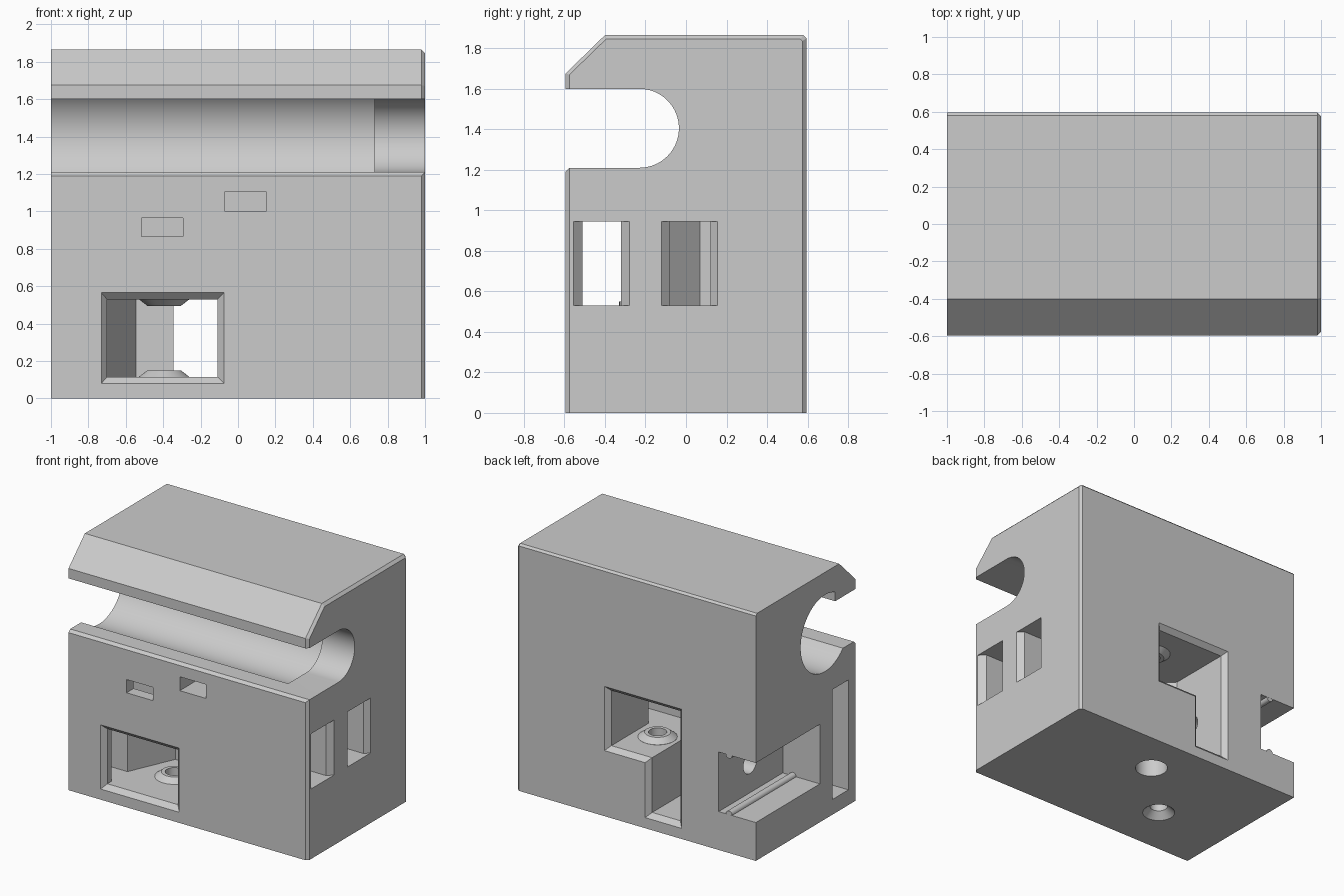
import bpy, bmesh
from math import sin, cos, radians, tau

if "Cube" in bpy.data.objects:
    bpy.data.objects.remove(bpy.data.objects["Cube"])

grey = bpy.data.materials.new("light_grey")
grey.use_nodes = True
grey.diffuse_color = (0.6, 0.6, 0.6, 1)
grey.node_tree.nodes["Principled BSDF"].inputs["Base Color"].default_value = (0.6, 0.6, 0.6, 1)


def loft(name, axis, *sections):
    """Solid through (position, outline) sections stacked along an axis."""
    place = {"x": lambda t, a, b: (t, a, b),
             "y": lambda t, a, b: (a, t, b),
             "z": lambda t, a, b: (a, b, t)}[axis]
    bm = bmesh.new()
    rings = [[bm.verts.new(place(t, a, b)) for a, b in pts] for t, pts in sections]
    for low, high in zip(rings, rings[1:]):
        n = len(low)
        for i in range(n):
            j = (i + 1) % n
            bm.faces.new((low[i], low[j], high[j], high[i]))
    bm.faces.new(rings[0][::-1])
    bm.faces.new(rings[-1])
    bmesh.ops.recalc_face_normals(bm, faces=bm.faces)
    mesh = bpy.data.meshes.new(name)
    bm.to_mesh(mesh)
    bm.free()
    mesh.materials.append(grey)
    obj = bpy.data.objects.new(name, mesh)
    bpy.context.collection.objects.link(obj)
    return obj


def prism(name, axis, start, end, pts):
    return loft(name, axis, (start, pts), (end, pts))


def rect(a0, a1, b0, b1):
    return [(a0, b0), (a1, b0), (a1, b1), (a0, b1)]


def circle(a, b, r, n=40):
    return [(a + r * cos(tau * i / n), b + r * sin(tau * i / n)) for i in range(n)]


def arc(a, b, r, start, end, n=32):
    angles = [radians(start + (end - start) * i / n) for i in range(n + 1)]
    return [(a + r * cos(t), b + r * sin(t)) for t in angles]


def combine(tool, operation="DIFFERENCE"):
    mod = body.modifiers.new("combine", "BOOLEAN")
    mod.operation = operation
    mod.solver = "EXACT"
    mod.object = tool
    bpy.context.view_layer.objects.active = body
    bpy.ops.object.modifier_apply(modifier=mod.name)
    bpy.data.objects.remove(tool)


# Main block with chamfered front top, back top and +x end edges
outer = [(-.595, 0), (.595, 0), (.595, 1.85), (.58, 1.865), (-.4, 1.865), (-.595, 1.675)]
inner = [(-.575, 0), (.575, 0), (.575, 1.835), (.565, 1.845), (-.395, 1.845), (-.575, 1.67)]
body = loft("housing_block", "x", (-1, outer), (.98, outer), (1, inner))

# Open round-bottomed groove and the wider bore behind its lips
cy, cz = -.23, 1.405
groove = [(-.7, 1.6)] + arc(cy, cz, .195, 90, -90) + [(-.575, 1.21), (-.7, 1.085)]
combine(prism("groove_cut", "x", -1.1, 1.1, groove))
bore = arc(cy, cz, .29, 115, -138) + [(-.445, 1.4), (-.352, 1.4)]
combine(prism("bore_cut", "x", -1.1, .73, bore))

# Lower chamber: front pocket, side slot and passage to the back
lower = [(-1.1, -.51), (-.7, -.51), (-.7, -.65), (-.11, -.65), (-.11, .65), (-.345, .65),
         (-.345, .03), (-.545, .03), (-.7, -.32), (-1.1, -.32)]
combine(prism("lower_chamber_cut", "z", .115, .53, lower))

# Upper lane through the whole length, flared at the +x end
lane = [(-1.1, -.51), (.955, -.51), (1.05, -.605), (1.05, -.23), (.96, -.32), (-1.1, -.32)]
combine(prism("upper_lane_cut", "z", .529, .945, lane))

# Upper chamber: flared side window turning out to the back
upper = [(1.05, -.17), (.96, -.08), (-.195, -.08), (-.345, .07), (-.345, .65),
         (.23, .65), (.23, .12), (.965, .12), (1.05, .205)]
combine(prism("upper_chamber_cut", "z", .529, .945, upper))

# Bevelled mouths of the front pocket and the stepped back opening
combine(loft("front_mouth_cut", "y", (-.605, rect(-.74, -.065, .07, .575)),
             (-.56, rect(-.7, -.11, .115, .53))))


def step(o):
    return [(-.345 - o, .115 - o), (-.11 + o, .115 - o), (-.11 + o, .53 - o),
            (.23 + o, .53 - o), (.23 + o, .945 + o), (-.345 - o, .945 + o)]


combine(loft("back_mouth_cut", "y", (.605, step(.045)), (.56, step(0))))

# Corner notch with a cross hole and two snap ridges
combine(prism("corner_notch_cut", "y", -.17, .7, rect(-1.1, -.69, .29, .74)))
combine(prism("cross_hole_cut", "x", -.75, -.3, circle(.22, .515, .08)))
for z in (.29, .74):
    combine(prism("snap_ridge", "y", -.2, .594, circle(-.775, z, .027, 20)), "UNION")

# Conical bosses above and below each axle
axles = [(-.395, -.195, .115, .53), (.055, .26, .53, .945)]
for x, y, floor, ceiling in axles:
    for base, d in ((floor, 1), (ceiling, -1)):
        combine(loft("axle_boss", "z", (base - d * .02, circle(x, y, .135)),
                     (base, circle(x, y, .135)),
                     (base + d * .035, circle(x, y, .09))), "UNION")

# Nut slots in the front
combine(prism("nut_slot_cut", "y", -.7, -.085, rect(-.515, -.295, .865, .965)))
combine(prism("nut_slot_cut", "y", -.7, .37, rect(-.07, .15, 1, 1.105)))

# Stepped screw holes from below
for (x, y, _, _), head, neck, top in zip(axles, (0, .38), (.05, .4), (.92, 1.05)):
    wide, thin = circle(x, y, .115), circle(x, y, .063)
    combine(loft("screw_hole_cut", "z", (-.05, wide), (head, wide), (neck, thin), (top, thin)))

# Smooth the round surfaces, keep edges sharp
bpy.ops.object.select_all(action="DESELECT")
body.select_set(True)
bpy.context.view_layer.objects.active = body
bpy.ops.object.shade_smooth_by_angle(angle=radians(25))
